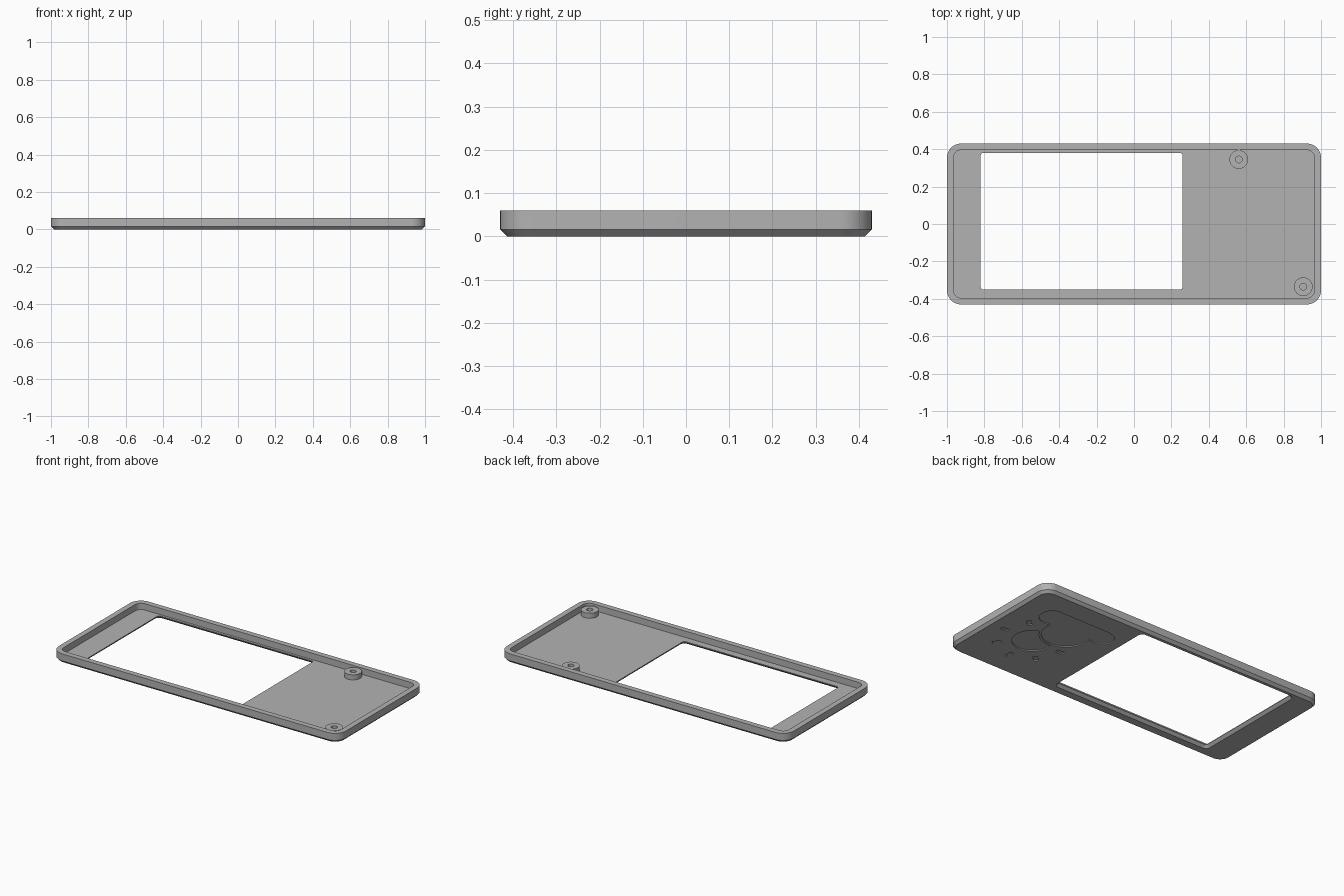
import bpy, bmesh
from math import sin, cos, pi, sqrt, radians
from mathutils import Vector

cube = bpy.data.objects.get("Cube")
if cube:
    bpy.data.objects.remove(cube, do_unlink=True)

grey = bpy.data.materials.new("plain grey")
grey.use_nodes = True
grey.diffuse_color = (0.45, 0.45, 0.45, 1)
grey.node_tree.nodes["Principled BSDF"].inputs["Base Color"].default_value = grey.diffuse_color


def rounded_rect(x0, x1, y0, y1, r, steps=8):
    corners = [(x1 - r, y1 - r), (x0 + r, y1 - r), (x0 + r, y0 + r), (x1 - r, y0 + r)]
    return [(cx + r * cos((k + i / steps) * pi / 2), cy + r * sin((k + i / steps) * pi / 2))
            for k, (cx, cy) in enumerate(corners) for i in range(steps + 1)]


def circle(cx, cy, r, n=48):
    return [(cx + r * cos(2 * pi * i / n), cy + r * sin(2 * pi * i / n)) for i in range(n)]


def loft(bm, rings, closed=False):
    """Bridge (outline, z) rings; cap the ends, or join them into a loop."""
    loops = [[bm.verts.new((x, y, z)) for x, y in pts] for pts, z in rings]
    n = len(loops[0])
    pairs = list(zip(loops, loops[1:])) + ([(loops[-1], loops[0])] if closed else [])
    for a, b in pairs:
        for i in range(n):
            j = (i + 1) % n
            bm.faces.new((a[i], a[j], b[j], b[i]))
    if not closed:
        bm.faces.new(loops[0])
        bm.faces.new(loops[-1])


def finish(bm, name):
    bmesh.ops.recalc_face_normals(bm, faces=bm.faces)
    mesh = bpy.data.meshes.new(name)
    bm.to_mesh(mesh)
    bm.free()
    mesh.materials.append(grey)
    obj = bpy.data.objects.new(name, mesh)
    bpy.context.collection.objects.link(obj)
    return obj


def smooth(obj):
    bpy.ops.object.select_all(action='DESELECT')
    obj.select_set(True)
    bpy.context.view_layer.objects.active = obj
    bpy.ops.object.shade_smooth_by_angle(angle=radians(30))


# Tray: one closed section swept from window edge, under, around the rim and back
HEIGHT, FLOOR, CHAMFER, WALL = 0.06, 0.02, 0.016, 0.035


def outer(inset):
    return rounded_rect(-1 + inset, 1 - inset, -0.43 + inset, 0.43 - inset, 0.075 - inset)


def window(grow):
    return rounded_rect(-0.82 - grow, 0.26 + grow, -0.35 - grow, 0.38 + grow, 0.014 + grow)


bm = bmesh.new()
loft(bm, [(window(CHAMFER), 0), (outer(CHAMFER), 0), (outer(0), CHAMFER),
          (outer(0), HEIGHT), (outer(WALL), HEIGHT), (outer(WALL), FLOOR),
          (window(0), FLOOR), (window(0), CHAMFER)], closed=True)
tray = finish(bm, "tray")


# Sun and cloud recesses in the underside
def hit(origin, d, centre, r, side):
    """Distance along d to the near (-1) or far (+1) side of a circle."""
    to = Vector(centre) - origin
    along = to.dot(d)
    gap = r * r - (to.length_squared - along * along)
    return along + side * sqrt(gap) if gap >= 0 and along + sqrt(gap) > 0 else None


def polar(origin, radius_at, n=120):
    o = Vector(origin)
    dirs = [Vector((cos(2 * pi * i / n), sin(2 * pi * i / n))) for i in range(n)]
    return [tuple(o + d * radius_at(o, d)) for d in dirs]


PUFF, PUFF_R = (0.59, 0.115), 0.14
PUFFS = [(PUFF, PUFF_R), ((0.77, 0.21), 0.075), ((0.41, 0.21), 0.07)]
SUN, SUN_R, BASE_Y = (0.69, -0.06), 0.115, 0.283


def cloud_radius(o, d):
    reach = [h for h in (hit(o, d, c, r, 1) for c, r in PUFFS) if h]
    if d.y > 0:
        base = (BASE_Y - o.y) / d.y
        if abs(base * d.x) <= 0.18:
            reach.append(base)
    return max(reach)


def sun_radius(o, d):
    return min(SUN_R, hit(o, d, PUFF, PUFF_R + 0.014, -1) or SUN_R)


outlines = [polar((0.59, 0.2), cloud_radius), polar(SUN, sun_radius)]
for k in range(-3, 4 - 2):
    a = k * pi / 4
    ray = rounded_rect(0.175, 0.225, -0.013, 0.013, 0.006, 3)
    outlines.append([(SUN[0] + x * cos(a) - y * sin(a), SUN[1] + x * sin(a) + y * cos(a))
                     for x, y in ray])
a = pi
outlines.append([(SUN[0] - x, SUN[1] - y) for x, y in ray])

bm = bmesh.new()
for pts in outlines:
    loft(bm, [(pts, -0.02), (pts, 0.006)])
cutter = finish(bm, "recess_cutter")
cutter.hide_render = True
mod = tray.modifiers.new("recesses", 'BOOLEAN')
mod.operation, mod.solver, mod.object = 'DIFFERENCE', 'EXACT', cutter
bpy.context.view_layer.objects.active = tray
bpy.ops.object.modifier_apply(modifier=mod.name)
bpy.data.objects.remove(cutter, do_unlink=True)
smooth(tray)

# Screw bosses with blind holes
for name, x, y in (("back_boss", 0.56, 0.345), ("front_boss", 0.905, -0.335)):
    bm = bmesh.new()
    loft(bm, [(circle(x, y, 0.05), FLOOR - 0.002), (circle(x, y, 0.05), 0.052),
              (circle(x, y, 0.018), 0.052), (circle(x, y, 0.018), FLOOR + 0.002)])
    smooth(finish(bm, name))
